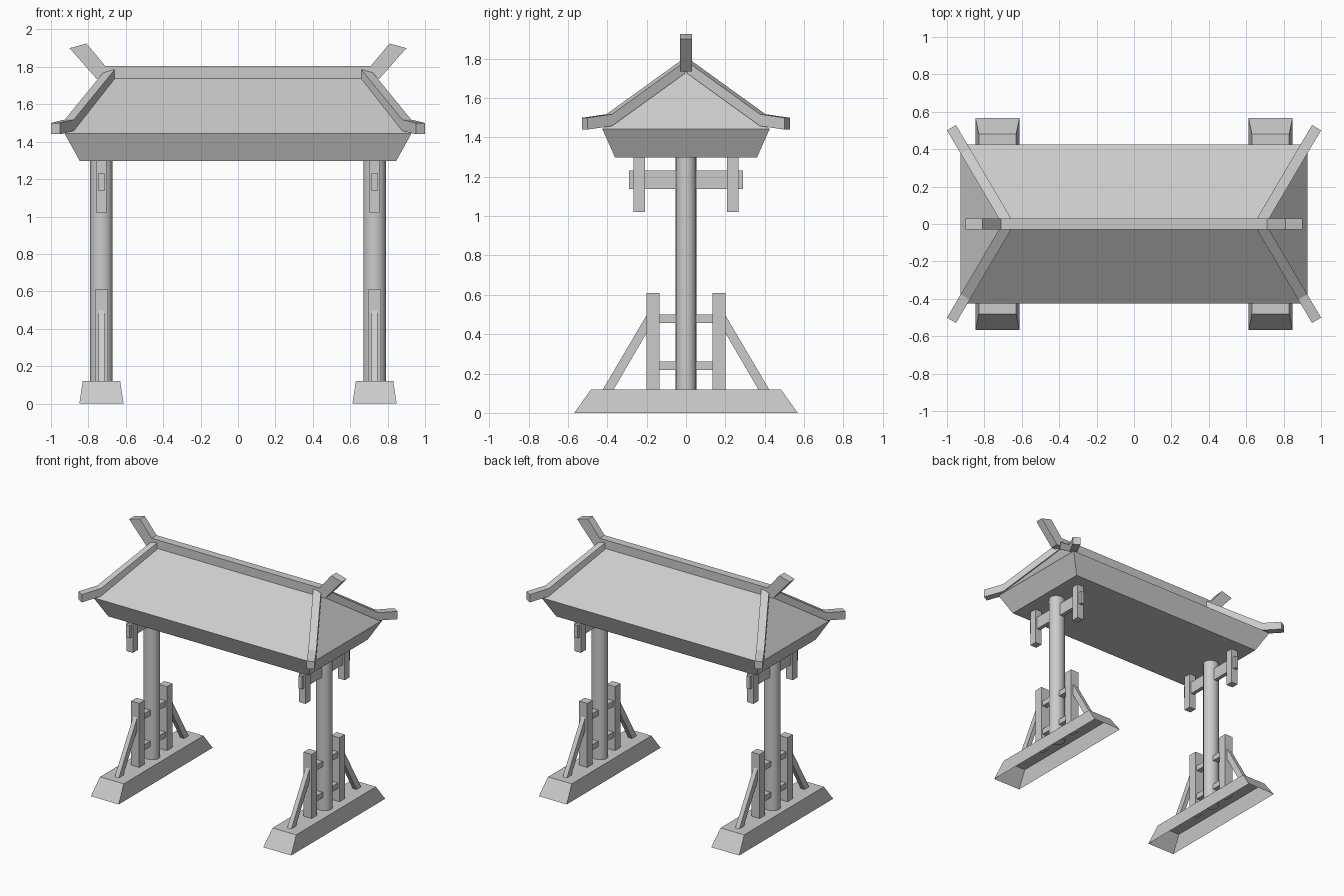
import bpy, bmesh
from mathutils import Vector

cube = bpy.data.objects.get("Cube")
if cube:
    bpy.data.objects.remove(cube)

GREY = (0.6, 0.6, 0.6, 1)
grey = bpy.data.materials.new("plain_grey")
grey.use_nodes = True
grey.diffuse_color = GREY
grey.node_tree.nodes["Principled BSDF"].inputs["Base Color"].default_value = GREY


def finish(name, bm):
    bmesh.ops.recalc_face_normals(bm, faces=bm.faces)
    mesh = bpy.data.meshes.new(name)
    bm.to_mesh(mesh)
    bm.free()
    mesh.materials.append(grey)
    obj = bpy.data.objects.new(name, mesh)
    bpy.context.collection.objects.link(obj)
    return obj


def loft(name, rings, bottom=True):
    """Join rings of equal length into a skin with end caps."""
    bm = bmesh.new()
    loops = [[bm.verts.new(p) for p in ring] for ring in rings]
    n = len(loops[0])
    for a, b in zip(loops, loops[1:]):
        for i in range(n):
            j = (i + 1) % n
            bm.faces.new((a[i], a[j], b[j], b[i]))
    bm.faces.new(loops[-1])
    if bottom:
        bm.faces.new(loops[0][::-1])
    return finish(name, bm)


def rect(cx, hx, hy, z):
    return [(cx - hx, -hy, z), (cx + hx, -hy, z), (cx + hx, hy, z), (cx - hx, hy, z)]


def box(name, cx, width, y0, y1, z0, z1):
    h = width / 2
    return loft(name, [[(cx - h, y0, z), (cx + h, y0, z), (cx + h, y1, z), (cx - h, y1, z)]
                       for z in (z0, z1)])


def extrude(name, profile, offset):
    """Sweep a flat profile to both sides of its plane."""
    off = Vector(offset)
    return loft(name, [[Vector(p) - off for p in profile], [Vector(p) + off for p in profile]])


# Two supports
for side, sx in (("left", 1), ("right", -1)):
    cx = 0.73 * sx
    # hollow plinth, open underneath
    loft(f"plinth_{side}", [rect(cx, 0.118, 0.568, 0), rect(cx, 0.1, 0.482, 0.12)], bottom=False)

    # round column
    bpy.ops.mesh.primitive_cylinder_add(vertices=16, radius=1, depth=1, location=(cx, 0, 0.705))
    column = bpy.context.object
    column.name = f"column_{side}"
    column.scale = (0.06, 0.054, 1.19)
    bpy.ops.object.transform_apply(location=False, rotation=False, scale=True)
    bpy.ops.object.shade_smooth_by_angle()
    column.data.materials.append(grey)

    # beam under the roof
    box(f"cross_beam_{side}", cx, 0.03, -0.289, 0.289, 1.137, 1.233)

    for end, sy in (("back", 1), ("front", -1)):
        tag = f"{end}_{side}"
        box(f"side_post_{tag}", cx, 0.068, sy * 0.135, sy * 0.2, 0.11, 0.61)
        box(f"hanging_post_{tag}", cx, 0.055, sy * 0.208, sy * 0.266, 1.02, 1.3)
        for level, z in (("lower", 0.24), ("upper", 0.478)):
            box(f"{level}_tie_{tag}", cx, 0.045, sy * 0.04, sy * 0.14, z - 0.021, z + 0.021)
        brace = [(0.425, 0.115), (0.37, 0.115), (0.195, 0.415), (0.195, 0.505)]
        extrude(f"brace_{tag}", [(cx, sy * y, z) for y, z in brace], (0.017, 0, 0))

# Flared eave and hipped roof in one shell
loft("roof", [rect(0, 0.846, 0.36, 1.297), rect(0, 0.927, 0.425, 1.443),
              rect(0, 0.672, 0.002, 1.76)])

# Ridge beam with upturned ends
half = [(0.755, 1.735), (0.9, 1.9), (0.81, 1.925), (0.71, 1.805)]
ridge = [(x, 0, z) for x, z in half] + [(-x, 0, z) for x, z in reversed(half)]
extrude("ridge_beam", ridge, (0, 0.03, 0))

# Bent rails along the four hips
path = [(0.684, 0.02, 1.785), (0.902, 0.39, 1.518), (0.976, 0.515, 1.5)]
for side, sx in (("left", 1), ("right", -1)):
    for end, sy in (("back", 1), ("front", -1)):
        across = Vector((0.863 * sx, -0.505 * sy, 0)) * 0.028
        rings = []
        for x, y, z in path:
            p = Vector((x * sx, y * sy, z))
            low = p - Vector((0, 0, 0.06))
            rings.append([p - across, p + across, low + across, low - across])
        loft(f"hip_rail_{end}_{side}", rings)
